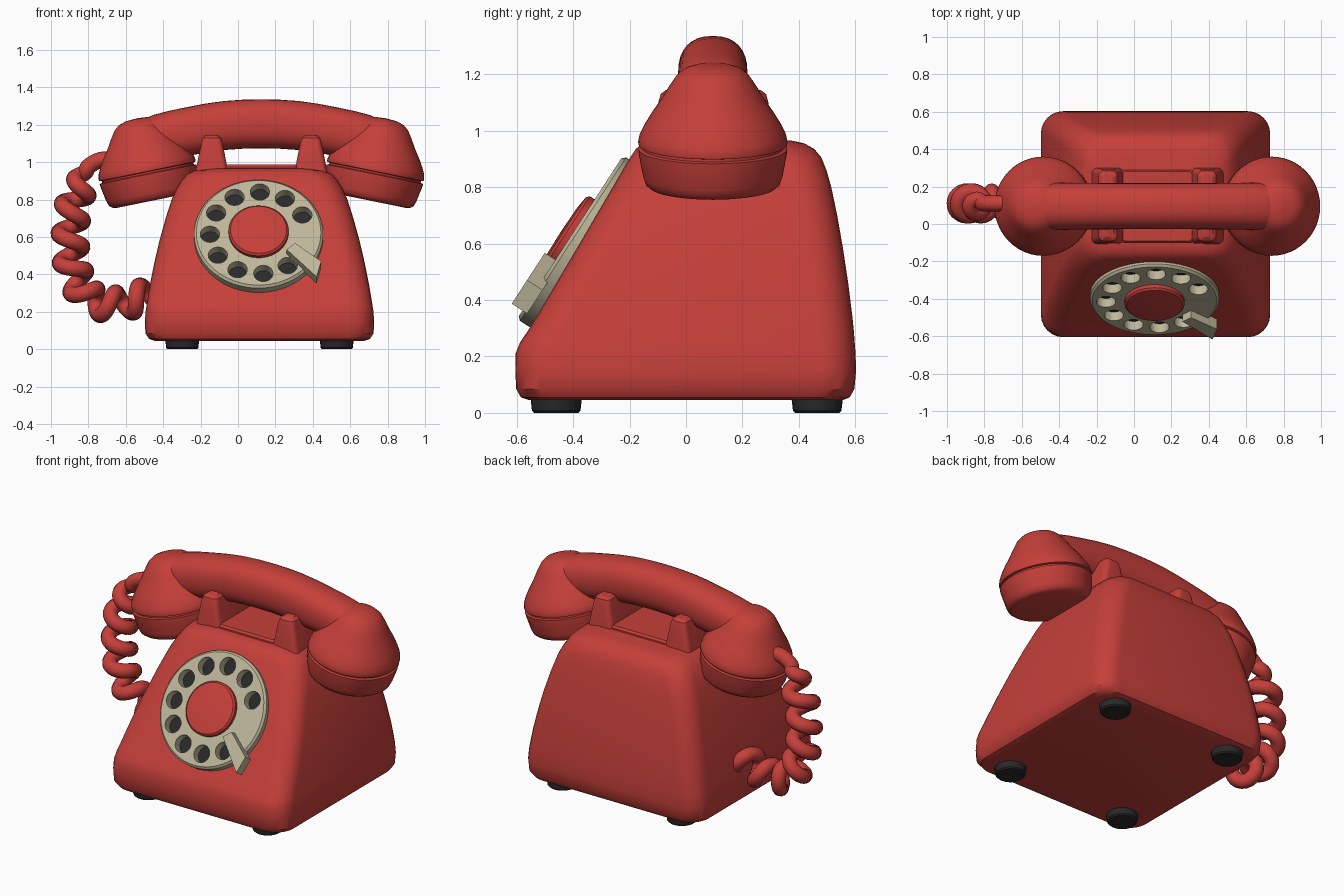
import bpy, bmesh, math
from mathutils import Matrix, Vector

if "Cube" in bpy.data.objects:
    bpy.data.objects.remove(bpy.data.objects["Cube"])

def material(name, col):
    m = bpy.data.materials.new(name)
    m.diffuse_color = (*col, 1)
    m.use_nodes = True
    m.node_tree.nodes["Principled BSDF"].inputs["Base Color"].default_value = m.diffuse_color
    return m

RED = material("red plastic", (0.56, 0.05, 0.042))
CREAM = material("cream plastic", (0.52, 0.475, 0.325))
BLACK = material("black rubber", (0.022, 0.022, 0.023))

def finish(bm, name, mat, angle=35):
    bmesh.ops.remove_doubles(bm, verts=bm.verts, dist=1e-5)
    bmesh.ops.recalc_face_normals(bm, faces=bm.faces)
    me = bpy.data.meshes.new(name)
    bm.to_mesh(me)
    bm.free()
    me.materials.append(mat)
    ob = bpy.data.objects.new(name, me)
    bpy.context.collection.objects.link(ob)
    smooth(ob, angle)
    return ob

def smooth(ob, angle=35):
    ob.data.shade_smooth()
    ob.data.set_sharp_from_angle(angle=math.radians(angle))

def skin(bm, rings, caps=True):
    """Bridge a list of equally long point rings."""
    vs = [[bm.verts.new(p) for p in r] for r in rings]
    n = len(vs[0])
    for a, b in zip(vs, vs[1:]):
        for i in range(n):
            j = (i + 1) % n
            bm.faces.new((a[i], a[j], b[j], b[i]))
    if caps:
        bm.faces.new(vs[0])
        bm.faces.new(vs[-1])

def lathe(bm, profile, mat=Matrix(), seg=48):
    rings = [[mat @ Vector((r * math.cos(t), r * math.sin(t), h))
              for t in (2 * math.pi * i / seg for i in range(seg))]
             for r, h in ((max(r, 1e-4), h) for r, h in profile)]
    skin(bm, rings)

def rounded_loft(bm, rows, seg=6):
    """Rows of (z, x0, x1, y0, y1, corner radius)."""
    rings = []
    for z, x0, x1, y0, y1, r in rows:
        ring = []
        for k, (cx, cy) in enumerate(((x1 - r, y1 - r), (x0 + r, y1 - r),
                                      (x0 + r, y0 + r), (x1 - r, y0 + r))):
            for i in range(seg + 1):
                t = math.pi / 2 * (k + i / seg)
                ring.append((cx + r * math.cos(t), cy + r * math.sin(t), z))
        rings.append(ring)
    skin(bm, rings)

def cut(ob, cutter):
    mod = ob.modifiers.new("cut", 'BOOLEAN')
    mod.operation, mod.solver, mod.object = 'DIFFERENCE', 'EXACT', cutter
    bpy.context.view_layer.update()
    dg = bpy.context.evaluated_depsgraph_get()
    me = bpy.data.meshes.new_from_object(ob.evaluated_get(dg))
    ob.modifiers.clear()
    ob.data = me
    smooth(ob)
    bpy.data.objects.remove(cutter)

# Body: z, half width, front y, back y
CX = 0.115
shape = [(0.045, 0.56, -0.555, 0.555), (0.055, 0.59, -0.585, 0.58), (0.085, 0.61, -0.602, 0.597),
         (0.15, 0.613, -0.605, 0.603), (0.21, 0.608, -0.604, 0.601), (0.25, 0.602, -0.588, 0.598),
         (0.29, 0.595, -0.561, 0.595), (0.34, 0.587, -0.53, 0.59), (0.46, 0.563, -0.46, 0.575),
         (0.58, 0.535, -0.389, 0.557), (0.70, 0.502, -0.319, 0.536), (0.80, 0.47, -0.26, 0.515),
         (0.86, 0.443, -0.225, 0.498), (0.905, 0.415, -0.198, 0.48), (0.935, 0.388, -0.178, 0.455),
         (0.955, 0.35, -0.155, 0.42), (0.966, 0.30, -0.115, 0.37)]
bm = bmesh.new()
rounded_loft(bm, [(z, CX - w, CX + w, a, b, 0.12) for z, w, a, b in shape])
body = finish(bm, "body", RED)

# Dial frame on the sloping front
N, U = Vector((0, -0.839, 0.545)), Vector((0, 0.545, 0.839))
DIAL = Matrix(((1, 0, 0, 0.11), (0, U.y, N.y, -0.411), (0, U.z, N.z, 0.6225), (0, 0, 0, 1)))

bm = bmesh.new()
lathe(bm, [(0, -0.1), (0.325, -0.1), (0.325, 0.2), (0, 0.2)], DIAL)
cut(body, finish(bm, "dial_recess_cutter", RED))

# Finger wheel with ten holes
bm = bmesh.new()
lathe(bm, [(0, -0.07), (0.345, -0.07), (0.345, -0.012), (0.333, 0), (0, 0)], DIAL, 64)
wheel = finish(bm, "finger_wheel", CREAM)
bm = bmesh.new()
for i in range(10):
    t = math.radians(26 + 31.2 * i)
    place = DIAL @ Matrix.Translation((0.26 * math.cos(t), 0.26 * math.sin(t), 0))
    lathe(bm, [(0, -0.15), (0.052, -0.15), (0.052, 0.1), (0, 0.1)], place, 20)
cut(wheel, finish(bm, "hole_cutter", CREAM))

bm = bmesh.new()
lathe(bm, [(0, -0.085), (0.32, -0.085), (0.32, -0.055), (0, -0.055)], DIAL)
finish(bm, "dial_backing", BLACK)

bm = bmesh.new()
lathe(bm, [(0, -0.03), (0.16, -0.03), (0.16, 0.02), (0.15, 0.03), (0.1, 0.036), (0, 0.038)], DIAL)
finish(bm, "dial_hub", RED)

bm = bmesh.new()
outline = [(0.15, -0.135), (0.195, -0.095), (0.335, -0.21), (0.31, -0.31)]
skin(bm, [[DIAL @ Vector((x, y, h)) for x, y in outline] for h in (-0.02, 0.045)])
finish(bm, "finger_stop", CREAM)

# Cradle: two prongs and the tray between them
HX = 0.125  # centre of the handset
for side, name in ((-1, "left_prong"), (1, "right_prong")):
    bm = bmesh.new()
    rows = []
    for z, near, far, y0, y1, r in ((0.92, 0.172, 0.358, -0.108, 0.302, 0.03),
                                    (1.10, 0.207, 0.322, -0.098, 0.292, 0.03),
                                    (1.13, 0.215, 0.314, -0.09, 0.284, 0.028),
                                    (1.145, 0.235, 0.296, -0.07, 0.264, 0.02)):
        xs = sorted((HX + side * near, HX + side * far))
        rows.append((z, *xs, y0, y1, r))
    rounded_loft(bm, rows)
    finish(bm, name, RED)
bm = bmesh.new()
rounded_loft(bm, [(0.92, -0.07, 0.32, -0.1, 0.29, 0.02), (0.975, -0.07, 0.32, -0.1, 0.29, 0.02),
                  (0.987, -0.06, 0.31, -0.09, 0.28, 0.015)])
finish(bm, "cradle_tray", RED)

# Handset grip: distance from centre, z, half depth, half height
HY = 0.095
half = [(0, 1.205, 0.123, 0.131), (0.1, 1.203, 0.123, 0.131), (0.2, 1.196, 0.123, 0.131),
        (0.3, 1.182, 0.124, 0.131), (0.4, 1.163, 0.125, 0.131), (0.5, 1.145, 0.126, 0.128),
        (0.58, 1.132, 0.124, 0.12), (0.65, 1.115, 0.115, 0.105), (0.70, 1.10, 0.095, 0.075)]
rows = [(-d, *r) for d, *r in half[:0:-1]] + [tuple(r) for r in half]
bm = bmesh.new()
def power(v):
    return math.copysign(abs(v) ** 0.85, v)
skin(bm, [[(HX + d, HY + hy * power(math.cos(t)), z + hz * power(math.sin(t)))
           for t in (2 * math.pi * i / 32 for i in range(32))] for d, z, hy, hz in rows])
finish(bm, "handset_grip", RED, 50)

# Ear and mouth cups with a seam groove
cup = [(0, 0.285), (0.06, 0.281), (0.1, 0.268), (0.128, 0.245), (0.155, 0.205), (0.185, 0.155),
       (0.217, 0.108), (0.243, 0.065), (0.26, 0.03), (0.265, 0.005), (0.263, -0.004),
       (0.25, -0.007), (0.25, -0.016), (0.264, -0.02), (0.262, -0.04), (0.247, -0.12),
       (0.238, -0.145), (0.222, -0.158), (0.2, -0.163), (0, -0.163)]
for side, name in ((-1, "ear_cup"), (1, "mouth_cup")):
    bm = bmesh.new()
    lathe(bm, cup, Matrix.Translation((HX + side * 0.61, HY, 0.955))
          @ Matrix.Rotation(math.radians(side * 11.5), 4, 'Y'))
    finish(bm, name, RED)

# Feet
for x, sx in ((-0.298, "left"), (0.528, "right")):
    for y, sy in ((-0.46, "front"), (0.465, "back")):
        bm = bmesh.new()
        lathe(bm, [(0, 0), (0.078, 0), (0.086, 0.008), (0.092, 0.06), (0, 0.06)],
              Matrix.Translation((x, y, 0)), 24)
        finish(bm, f"{sy}_{sx}_foot", BLACK)

# Coiled cord: a helix around a smooth guide path in x and z
guide = [Vector((x, 0.11, z)) for x, z in (
    (-0.62, 1.0), (-0.66, 1.01), (-0.74, 1.01), (-0.81, 0.965), (-0.845, 0.89), (-0.87, 0.8),
    (-0.893, 0.68), (-0.893, 0.5), (-0.86, 0.37), (-0.78, 0.265), (-0.65, 0.24),
    (-0.54, 0.27), (-0.44, 0.3), (-0.4, 0.32))]
path = []
for a, b, c, d in zip(guide, guide[1:], guide[2:], guide[3:]):
    for i in range(40):
        t = i / 40
        path.append(0.5 * (2 * b + (c - a) * t + (2 * a - 5 * b + 4 * c - d) * t * t
                           + (3 * b - a - 3 * c + d) * t ** 3))
points, run = [], 0
for p, q in zip(path, path[1:]):
    tangent = (q - p).normalized()
    run += (q - p).length
    r = 0.064 * min(1, max(0, (run - 0.16) / 0.14))
    phase = 2 * math.pi * (run - 0.16) / 0.148
    side = tangent.cross(Vector((0, 1, 0)))
    points.append(p + r * (math.cos(phase) * side + math.sin(phase) * Vector((0, 1, 0))))
bm = bmesh.new()
rings = []
for i, p in enumerate(points):
    tan = (points[min(i + 1, len(points) - 1)] - points[max(i - 1, 0)]).normalized()
    e1 = (Vector((0, 1, 0)) - tan * tan.y).normalized()
    e2 = tan.cross(e1)
    rings.append([p + 0.043 * (math.cos(a) * e1 + math.sin(a) * e2)
                  for a in (2 * math.pi * k / 12 for k in range(12))])
skin(bm, rings)
finish(bm, "coiled_cord", RED, 60)
